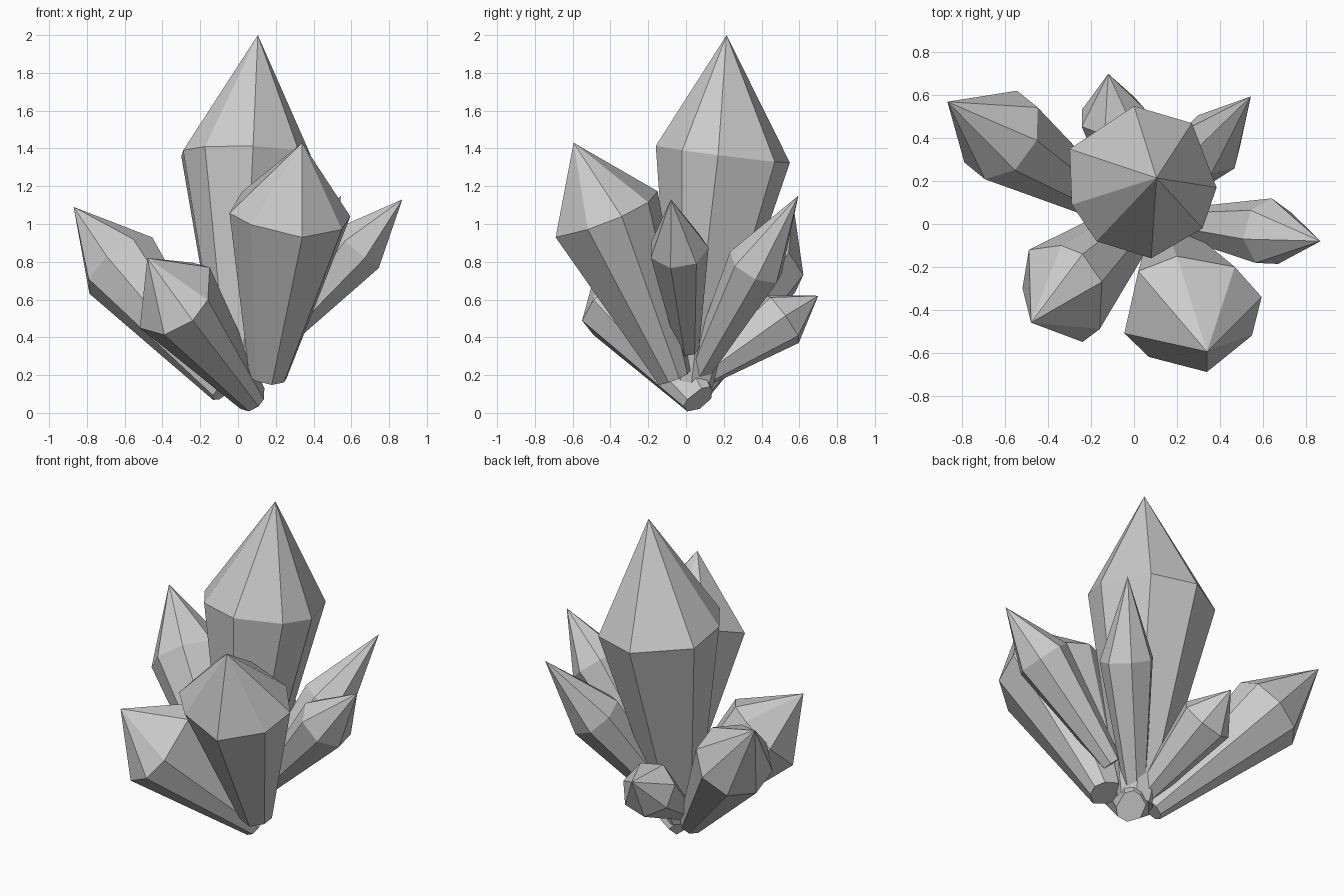
import bpy, math
from mathutils import Vector

if "Cube" in bpy.data.objects:
    bpy.data.objects.remove(bpy.data.objects["Cube"])


def crystal(name, base, base_r, shoulder, r, tip, corners, sides=8):
    """Tapered prism from base to shoulder, then a pointed cap to the tip.
    'corners' holds top-view (x, y) shoulder corners, dropped onto the plane
    square to the axis; a single corner gives a regular polygon of radius r."""
    base, shoulder, tip = Vector(base), Vector(shoulder), Vector(tip)
    axis = (shoulder - base).normalized()
    arms = []
    for x, y in corners:
        dx, dy = x - shoulder.x, y - shoulder.y
        arms.append(Vector((dx, dy, -(dx * axis.x + dy * axis.y) / axis.z)))
    if len(arms) == 1:
        u = arms[0].normalized()
        v = axis.cross(u)
        turn = 2 * math.pi / sides
        arms = [r * (u * math.cos(i * turn) + v * math.sin(i * turn)) for i in range(sides)]
    n = len(arms)
    verts = [base + a * (base_r / r) for a in arms] + [shoulder + a for a in arms] + [tip]
    faces = [tuple(reversed(range(n)))]
    for i in range(n):
        j = (i + 1) % n
        faces += [(i, j, n + j, n + i), (n + i, n + j, 2 * n)]
    mesh = bpy.data.meshes.new(name)
    mesh.from_pydata(verts, [], faces)
    bpy.context.collection.objects.link(bpy.data.objects.new(name, mesh))


# Tall central crystal
crystal("main_crystal", (0.01, 0.03, 0.12), 0.10,
        (0.04, 0.19, 1.37), 0.355, (0.105, 0.215, 2.0),
        [(0, .55), (-.30, .35), (-.29, .09), (-.175, -.08),
         (.08, -.16), (.32, -.02), (.385, .17), (.27, .47)])
# Large front crystal
crystal("front_crystal", (0.16, -0.06, 0.185), 0.095,
        (0.28, -0.42, 1.05), 0.31, (0.34, -0.595, 1.43),
        [(.34, -.69), (.55, -.52), (.595, -.34), (.47, -.20),
         (.20, -.15), (.02, -.22), (-.045, -.51), (.07, -.62)])
# Front left crystal
crystal("front_left_crystal", (0.075, 0.065, 0.065), 0.08,
        (-0.34, -0.32, 0.58), 0.235, (-0.48, -0.46, 0.82),
        [(-.52, -.30), (-.39, -.49), (-.24, -.55), (-.16, -.49),
         (-.15, -.27), (-.24, -.14), (-.34, -.10), (-.49, -.12)])
# Back left crystal
crystal("back_left_crystal", (-0.08, 0.06, 0.115), 0.07,
        (-0.62, 0.415, 0.78), 0.225, (-0.87, 0.57, 1.09), [(-.80, .28)])
# Slim back right crystal
crystal("back_right_crystal", (0.04, 0.06, 0.20), 0.062,
        (0.36, 0.37, 0.78), 0.155, (0.545, 0.595, 1.15), [(.36, .22)], 7)
# Slim right crystal
crystal("right_crystal", (0.17, 0.01, 0.34), 0.06,
        (0.63, -0.04, 0.87), 0.16, (0.87, -0.08, 1.13), [(.67, -.18)], 7)
# Short back crystal
crystal("back_crystal", (-0.02, 0.06, 0.18), 0.06,
        (-0.10, 0.51, 0.50), 0.16, (-0.12, 0.70, 0.62), [(.08, .53)], 7)
